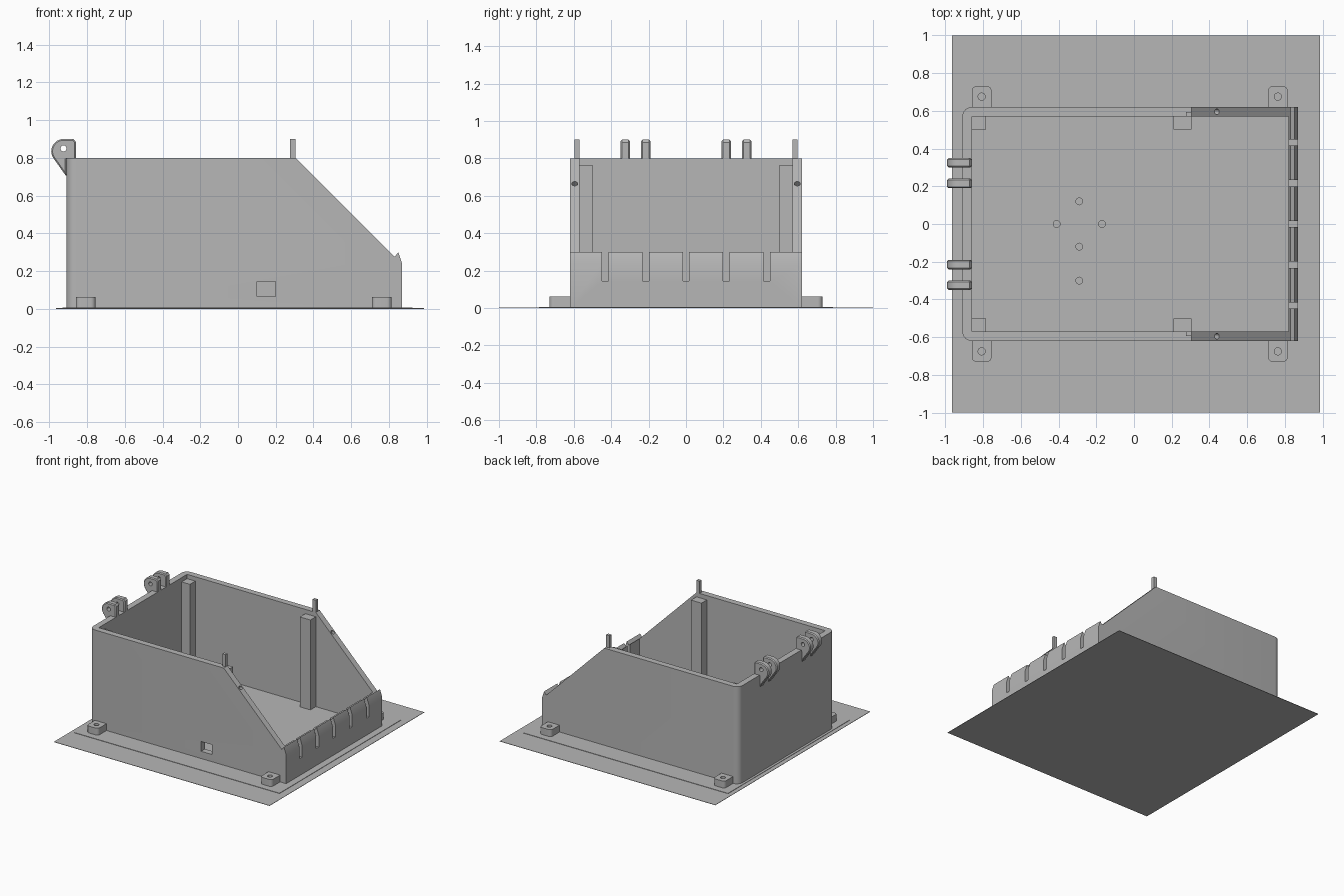
import bpy, bmesh, math
from mathutils import Matrix, Vector

default = bpy.data.objects.get("Cube")
if default:
    bpy.data.objects.remove(default, do_unlink=True)

grey = bpy.data.materials.new("plain grey")
grey.use_nodes = True
colour = (0.47, 0.47, 0.47, 1)
grey.diffuse_color = colour
grey.node_tree.nodes["Principled BSDF"].inputs["Base Color"].default_value = colour


def finish(name, bm):
    bmesh.ops.recalc_face_normals(bm, faces=bm.faces)
    mesh = bpy.data.meshes.new(name)
    bm.to_mesh(mesh)
    bm.free()
    mesh.materials.append(grey)
    obj = bpy.data.objects.new(name, mesh)
    bpy.context.collection.objects.link(obj)
    return obj


def box(name, x, y, z):
    bm = bmesh.new()
    bmesh.ops.create_cube(bm, size=1)
    for v in bm.verts:
        v.co = [sum(r) / 2 + c * (r[1] - r[0]) for r, c in zip((x, y, z), v.co)]
    return finish(name, bm)


def prism(name, profile, y0, y1, round_test=None, radius=0.05):
    """Extrude an x-z profile along y, optionally rounding chosen edges."""
    bm = bmesh.new()
    face = bm.faces.new([bm.verts.new((x, y0, z)) for x, z in profile])
    out = bmesh.ops.extrude_face_region(bm, geom=[face])
    moved = [g for g in out["geom"] if isinstance(g, bmesh.types.BMVert)]
    bmesh.ops.translate(bm, verts=moved, vec=(0, y1 - y0, 0))
    if round_test:
        edges = [e for e in bm.edges if round_test(*[v.co for v in e.verts])]
        bmesh.ops.bevel(bm, geom=edges, offset=radius, segments=6, profile=0.5, affect='EDGES')
    return finish(name, bm)


def rod(centre, radius, length, axis=(0, 0, 1)):
    bm = bmesh.new()
    turn = Vector((0, 0, 1)).rotation_difference(Vector(axis)).to_matrix().to_4x4()
    bmesh.ops.create_cone(bm, cap_ends=True, segments=24, radius1=radius, radius2=radius,
                          depth=length, matrix=Matrix.Translation(centre) @ turn)
    return finish("cutter", bm)


def apply(obj, mod):
    bpy.context.view_layer.objects.active = obj
    bpy.ops.object.modifier_apply(modifier=mod.name)


def cut(obj, cutters):
    for cutter in cutters:
        cutter.hide_render = True
        mod = obj.modifiers.new("cut", 'BOOLEAN')
        mod.operation = 'DIFFERENCE'
        mod.solver = 'EXACT'
        mod.object = cutter
        apply(obj, mod)
        bpy.data.objects.remove(cutter, do_unlink=True)


def smooth(obj):
    bpy.ops.object.select_all(action='DESELECT')
    obj.select_set(True)
    bpy.context.view_layer.objects.active = obj
    bpy.ops.object.shade_smooth_by_angle(angle=math.radians(30))


# Thin ground sheet with a slightly raised inner sheet
box("ground_sheet", (-0.965, 0.985), (-1, 1), (0, 0.003))
box("raised_sheet", (-0.93, 0.925), (-0.785, 0.785), (0.002, 0.006))

# Open bin with a sloped front opening and a small lip
bin_profile = [(-0.91, 0.002), (0.87, 0.002), (0.87, 0.24), (0.85, 0.30),
               (0.83, 0.275), (0.305, 0.80), (-0.91, 0.80)]
body = prism("bin_body", bin_profile, -0.62, 0.62,
             lambda a, b: a.x < -0.9 and b.x < -0.9 and abs(a.z - b.z) > 0.5)
cutters = [box("cutter", (-0.86, 0.82), (-0.57, 0.57), (0.03, 1))]
# Slots across the lip wall
for i in range(-2, 3):
    y = i * 0.216
    cutters.append(box("cutter", (0.80, 0.9), (y - 0.017, y + 0.017), (0.145, 0.4)))
# Cable window in the front wall
cutters.append(box("cutter", (0.10, 0.20), (-0.7, -0.5), (0.065, 0.145)))
# Blind holes in the floor and in the sloped rims
for x, y in [(-0.41, 0), (-0.17, 0), (-0.29, 0.12), (-0.29, -0.12), (-0.29, -0.30)]:
    cutters.append(rod((x, y, 0.06), 0.018, 0.1))
for side in (-1, 1):
    cutters.append(rod((0.44, side * 0.595, 0.665), 0.016, 0.1, (1, 0, 1)))
cut(body, cutters)
smooth(body)

for side, label in ((1, "back"), (-1, "front")):
    # Inner corner posts and rim pins
    span = sorted((side * 0.50, side * 0.575))
    box(label + "_hinge_post", (-0.865, -0.785), span, (0.02, 0.765))
    box(label + "_rim_post", (0.21, 0.305), span, (0.02, 0.765))
    box(label + "_rim_pin", (0.275, 0.305), sorted((side * 0.57, side * 0.595)), (0.70, 0.90))
    # Mounting ears with rounded outer corners and screw holes
    for x0, end in ((-0.86, "hinge_end"), (0.71, "lip_end")):
        outline = [(x0, 0.002), (x0 + 0.105, 0.002), (x0 + 0.105, 0.062), (x0, 0.062)]
        ear = prism(label + "_ear_" + end, outline, side * 0.61, side * 0.73,
                    lambda a, b: min(abs(a.y), abs(b.y)) > 0.7 and abs(a.z - b.z) > 0.05, 0.025)
        cut(ear, [rod((x0 + 0.0525, side * 0.675, 0.06), 0.019, 0.1)])
        smooth(ear)

# Hinge knuckles: round outer end, tapering down to the wall
cx, cz, r = -0.925, 0.835, 0.065
arc = [(cx + r * math.cos(t), cz + r * math.sin(t))
       for t in (math.radians(90 + 10 * i) for i in range(13))]
knuckle_profile = arc + [(-0.909, 0.70), (-0.909, 0.79), (-0.86, 0.79), (-0.86, 0.885), (-0.872, 0.90)]
for i, y in enumerate((-0.325, -0.215, 0.215, 0.325)):
    knuckle = prism("hinge_knuckle_%d" % (i + 1), knuckle_profile, y - 0.025, y + 0.025)
    edge = knuckle.modifiers.new("edge", 'BEVEL')
    edge.width = 0.007
    edge.segments = 1
    edge.limit_method = 'ANGLE'
    edge.angle_limit = math.radians(80)
    apply(knuckle, edge)
    cut(knuckle, [rod((cx, y, 0.85), 0.016, 0.2, (0, 1, 0))])
    smooth(knuckle)
